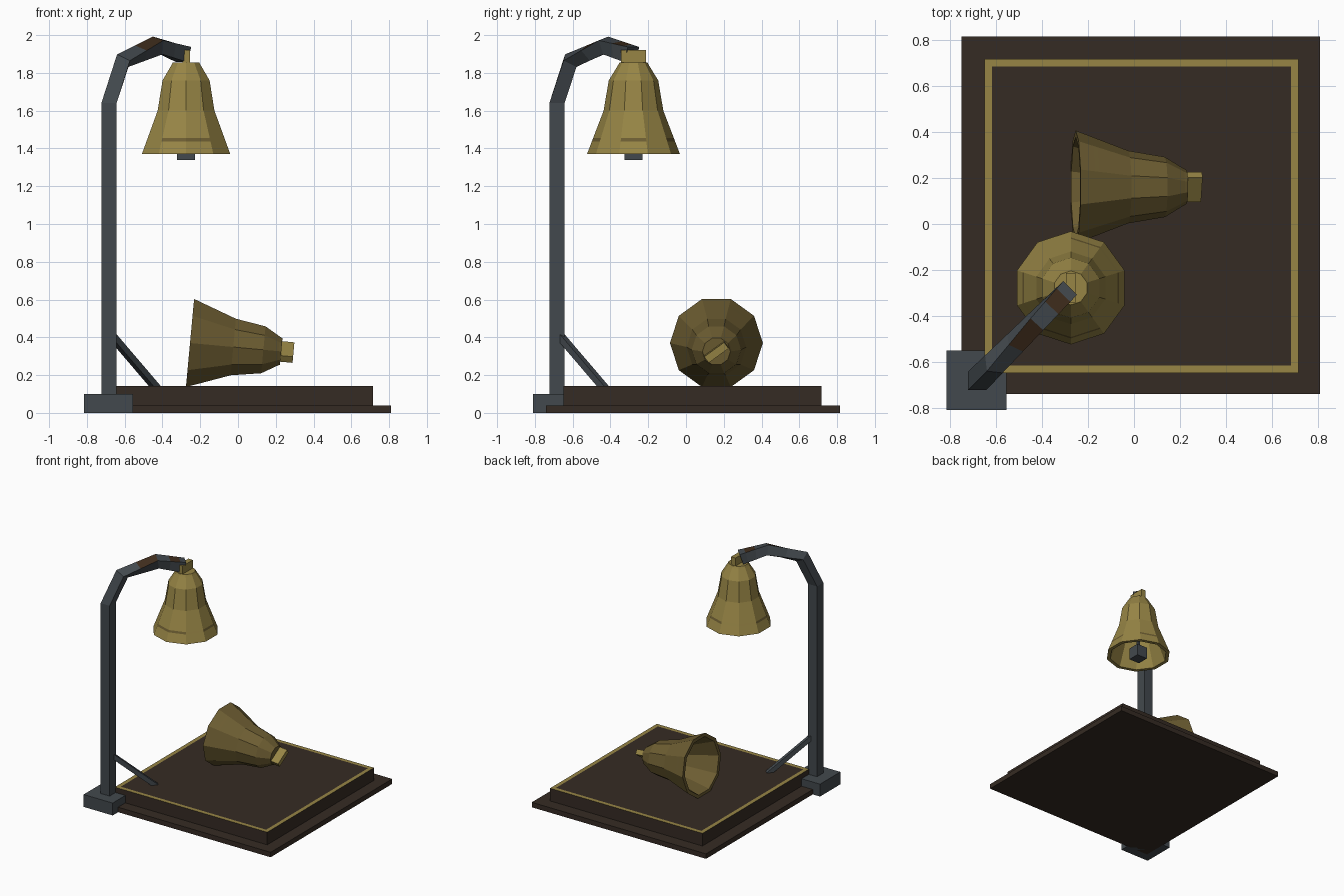
import bpy, bmesh, math
from mathutils import Vector, Matrix

if "Cube" in bpy.data.objects:
    bpy.data.objects.remove(bpy.data.objects["Cube"])


def material(name, rgb):
    m = bpy.data.materials.new(name)
    m.diffuse_color = (*rgb, 1)
    m.use_nodes = True
    m.node_tree.nodes["Principled BSDF"].inputs["Base Color"].default_value = m.diffuse_color
    return m


BRASS = material("brass", (0.31, 0.235, 0.06))
AGED = material("aged brass", (0.15, 0.108, 0.031))
STEEL = material("dark steel", (0.055, 0.066, 0.075))
WOOD = material("dark wood", (0.036, 0.024, 0.017))
RUST = material("rust", (0.05, 0.026, 0.012))


def finish(name, bm, *mats, matrix=None):
    bmesh.ops.recalc_face_normals(bm, faces=bm.faces)
    me = bpy.data.meshes.new(name)
    bm.to_mesh(me)
    bm.free()
    for m in mats:
        me.materials.append(m)
    ob = bpy.data.objects.new(name, me)
    bpy.context.collection.objects.link(ob)
    if matrix:
        ob.matrix_world = matrix
    return ob


def box_mesh(lo, hi):
    lo, hi = Vector(lo), Vector(hi)
    bm = bmesh.new()
    bmesh.ops.create_cube(bm, size=1, matrix=Matrix.Translation((lo + hi) / 2)
                          @ Matrix.Diagonal((*(hi - lo), 1)))
    return bm


def box(name, lo, hi, mat, matrix=None):
    return finish(name, box_mesh(lo, hi), mat, matrix=matrix)


def skin(bm, rings, cap_start=True, cap_end=True):
    """Bridge equal-sized rings of points; return the faces of each strip."""
    vs = [[bm.verts.new(p) for p in r] for r in rings]
    n = len(vs[0])
    strips = [[bm.faces.new((a[i], a[(i + 1) % n], b[(i + 1) % n], b[i]))
               for i in range(n)] for a, b in zip(vs, vs[1:])]
    if cap_start:
        bm.faces.new(vs[0][::-1])
    if cap_end:
        bm.faces.new(vs[-1])
    return strips


# Stepped base, with a brass border inset into the top
box("base_step", (-0.75, -0.74, 0), (0.81, 0.815, 0.04), WOOD)
bm = box_mesh((-0.65, -0.648, 0.04), (0.715, 0.718, 0.142))
bm.faces.ensure_lookup_table()
top = max(bm.faces, key=lambda f: f.calc_center_median().z)
rim = bmesh.ops.inset_region(bm, faces=[top], thickness=0.045)["faces"]
for f in rim:
    f.material_index = 1
finish("base_platform", bm, WOOD, BRASS)

# Post foot
box("post_foot", (-0.815, -0.81, 0), (-0.555, -0.55, 0.1), STEEL)

# Post and arm: a square section swept along the diagonal, twisting at the end
D = Vector((1, 1, 0)).normalized()
H = Vector((1, -1, 0)).normalized()
Z = Vector((0, 0, 1))


def section(s, z, pitch, twist, radius):
    p, c = math.radians(pitch), Vector((s, s, z))
    up = -math.sin(p) * D + math.cos(p) * Z
    angles = [math.radians(k * 90 - twist) for k in range(4)]
    return [c + radius * (math.cos(a) * up + math.sin(a) * H) for a in angles]


def blend(a, b, t):
    return [p.lerp(q, t) for p, q in zip(a, b)]


foot = section(-0.683, 0.09, 90, 0, 0.057)
shoulder = section(-0.683, 1.64, 90, 0, 0.057)
elbow = section(-0.61, 1.865, 52, 0, 0.054)
peak = section(-0.425, 1.945, 10, 30, 0.055)
tip = section(-0.287, 1.897, -18, 45, 0.06)
bm = bmesh.new()
strips = skin(bm, [foot, shoulder, elbow, blend(elbow, peak, 0.5), peak,
                   blend(peak, tip, 0.45), blend(peak, tip, 0.8), tip])
bmesh.ops.recalc_face_normals(bm, faces=bm.faces)
for i in (3, 5):  # rust patches on the upper side of the arm
    max(strips[i], key=lambda f: f.normal.z).material_index = 1
finish("post_and_arm", bm, STEEL, RUST)

# Diagonal brace
a, b = Vector((-0.665, -0.665, 0.405)), Vector((-0.43, -0.43, 0.13))
t = (b - a).normalized()
u = t.cross(H)
bm = bmesh.new()
skin(bm, [[c + 0.0175 * (i * H + j * u) for i, j in
           ((-1, -1), (1, -1), (1, 1), (-1, 1))] for c in (a, b)])
finish("brace", bm, STEEL)

# Bells: ten-sided hollow lathe, height measured from the mouth
PROFILE = [(0.06, 0.45), (0.105, 0.39), (0.132, 0.23), (0.218, 0.0), (0.246, 0.0),
           (0.22, 0.068), (0.214, 0.084), (0.158, 0.23), (0.131, 0.39),
           (0.082, 0.47), (0.074, 0.485)]


def bell(name, mat, matrix, crown_turn=0, streaks=()):
    bm = bmesh.new()
    strips = skin(bm, [[(r * math.sin(k * math.pi / 5), r * math.cos(k * math.pi / 5), z)
                        for k in range(10)] for r, z in PROFILE])
    for k in streaks:  # tarnished stretches of the band above the lip
        strips[5][k].material_index = 1
    finish(name, bm, mat, AGED, matrix=matrix)
    box(name + "_crown", (-0.02, -0.065, 0.47), (0.02, 0.065, 0.55), BRASS,
        matrix @ Matrix.Rotation(crown_turn, 4, 'Z'))


hang = Matrix.Translation((-0.275, -0.278, 1.37))
bell("hanging_bell", BRASS, hang, streaks=(0, 2, 4, 5, 7))
box("clapper", (-0.047, -0.047, -0.03), (0.047, 0.047, 0.065), STEEL, hang)
box("clapper_rod", (-0.01, -0.01, 0.06), (0.01, 0.01, 0.455), STEEL, hang)

# Fallen bell lies on its side, mouth towards -x
fallen = (Matrix.Translation((-0.254, 0.161, 0.37))
          @ Matrix.Rotation(math.radians(95.3), 4, 'Y'))
bell("fallen_bell", AGED, fallen, crown_turn=math.radians(36))
